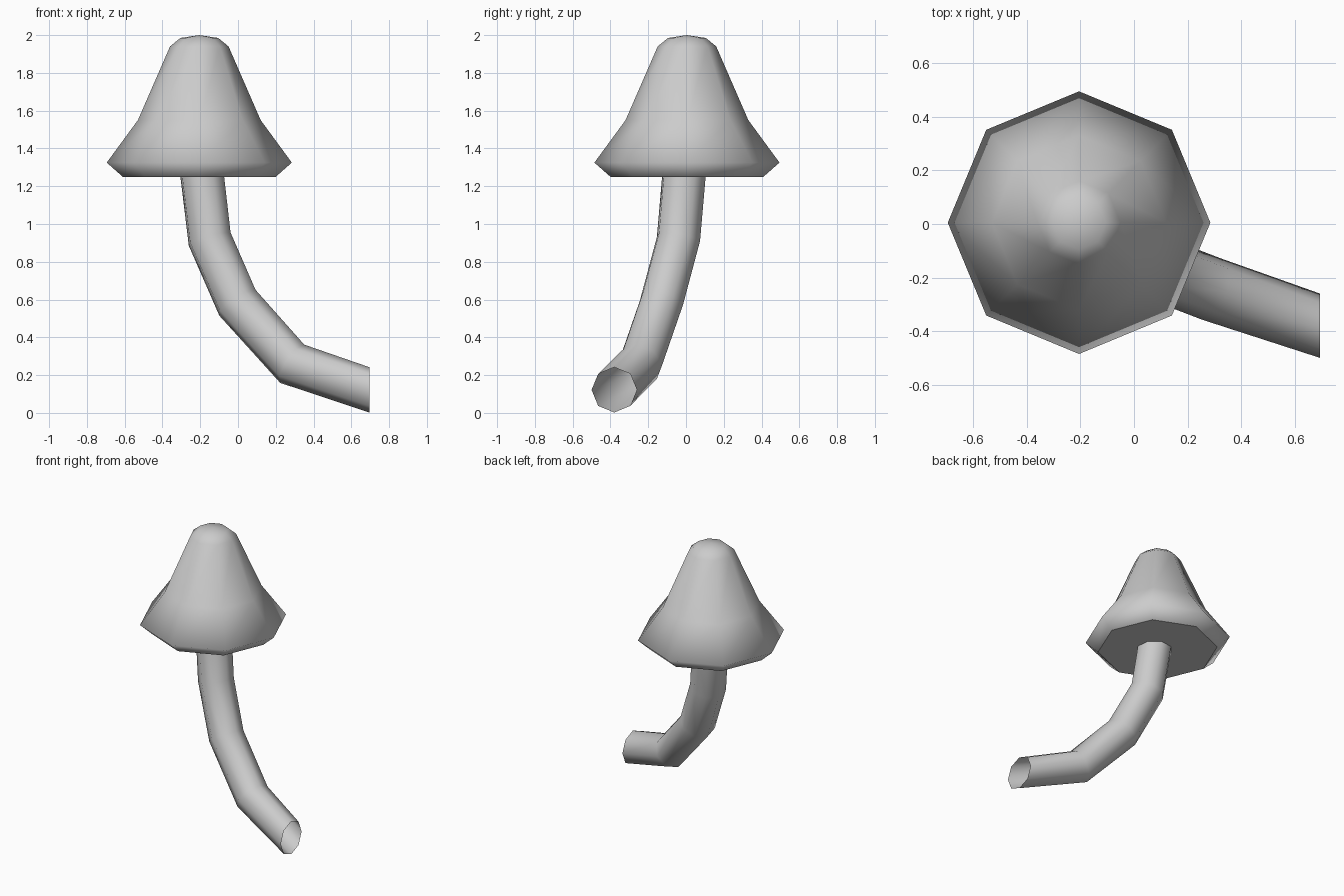
import bpy, bmesh
from math import sin, cos, pi
from mathutils import Vector

if "Cube" in bpy.data.objects:
    bpy.data.objects.remove(bpy.data.objects["Cube"])

SIDES = 8


def ring(bm, centre, u, v, radius):
    """Octagonal ring of vertices spanned by axes u and v."""
    steps = [2 * pi * i / SIDES for i in range(SIDES)]
    return [bm.verts.new(centre + radius * (cos(a) * u + sin(a) * v)) for a in steps]


def bridge(bm, a, b):
    for i in range(SIDES):
        j = (i + 1) % SIDES
        bm.faces.new((a[i], a[j], b[j], b[i])).smooth = True


def finish(bm, name):
    bmesh.ops.recalc_face_normals(bm, faces=bm.faces)
    mesh = bpy.data.meshes.new(name)
    bm.to_mesh(mesh)
    bm.free()
    obj = bpy.data.objects.new(name, mesh)
    bpy.context.collection.objects.link(obj)
    return obj


X, Y, Z = Vector((1, 0, 0)), Vector((0, 1, 0)), Vector((0, 0, 1))

# Cap: octagonal bell with flared rim and flat underside
bm = bmesh.new()
axis = Vector((-0.205, 0.005, 0))
profile = [(0.405, 1.25), (0.49, 1.325), (0.325, 1.55), (0.155, 1.94), (0.10, 1.985)]
rings = [ring(bm, axis + z * Z, X, Y, r) for r, z in profile]
for a, b in zip(rings, rings[1:]):
    bridge(bm, a, b)
tip = bm.verts.new(axis + 2.0 * Z)
for i in range(SIDES):
    bm.faces.new((rings[-1][i], rings[-1][(i + 1) % SIDES], tip)).smooth = True
underside = bm.faces.new(rings[0][::-1])
for e in underside.edges:
    e.smooth = False
finish(bm, "cap")

# Stem: open octagonal tube along a bent path, cut vertically at the foot
bm = bmesh.new()
path = [Vector(p) for p in [(0.695, -0.38, 0.122), (0.287, -0.242, 0.26),
                            (-0.003, -0.13, 0.583), (-0.15, -0.04, 0.92),
                            (-0.195, -0.007, 1.30)]]
normal, u, v = -X, Y.copy(), Z.copy()
rings = [ring(bm, path[0], u, v, 0.12)]
for i in range(1, len(path)):
    n = (path[i] - path[i - 1]).normalized()
    if i + 1 < len(path):
        n = (n + (path[i + 1] - path[i]).normalized()).normalized()
    turn = normal.rotation_difference(n)
    u, v, normal = turn @ u, turn @ v, n
    rings.append(ring(bm, path[i], u, v, 0.12))
for a, b in zip(rings, rings[1:]):
    bridge(bm, a, b)
finish(bm, "stem")
